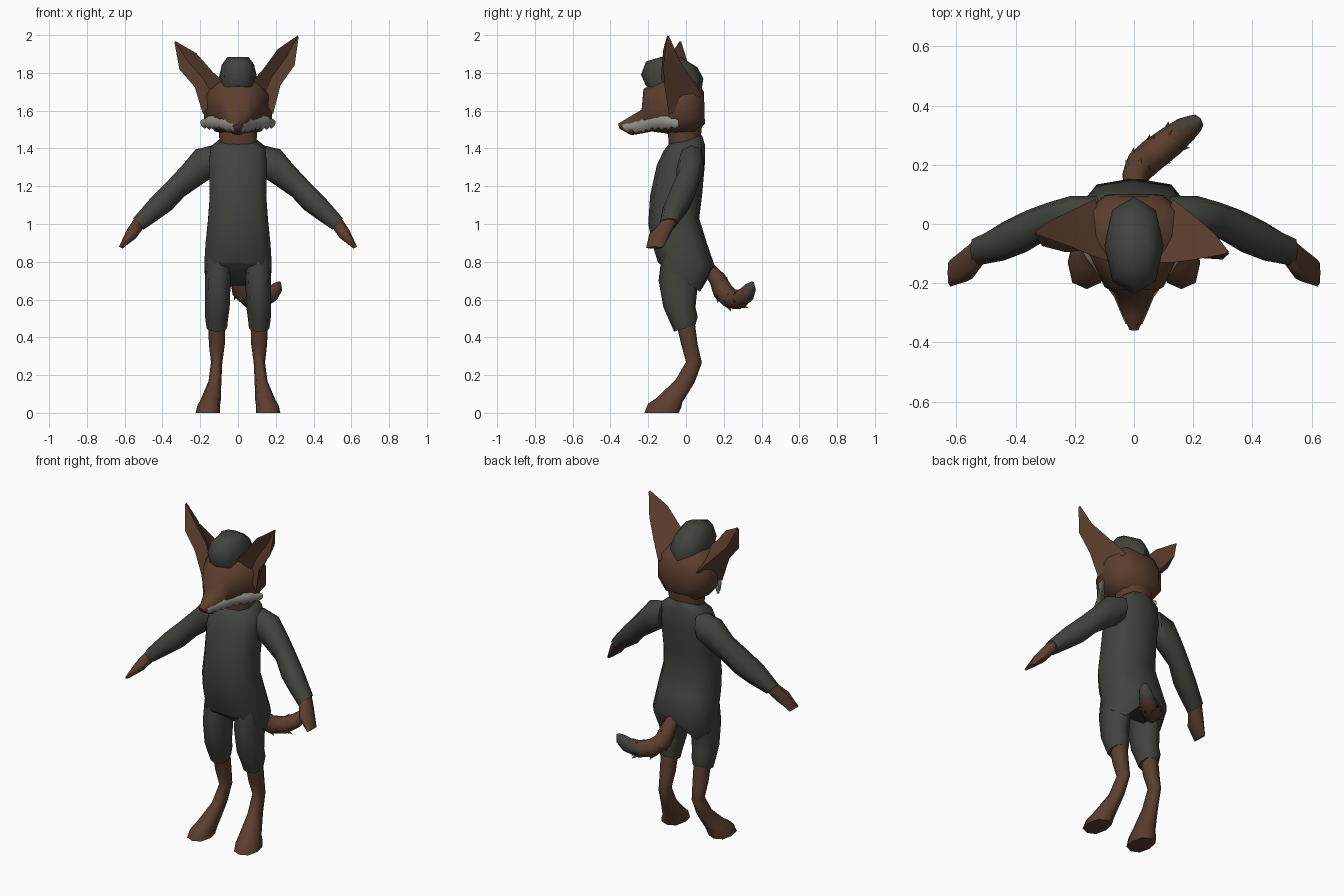
import bpy, bmesh, math, random
from mathutils import Vector as V

random.seed(4)


def material(name, rgb):
    m = bpy.data.materials.new(name)
    m.diffuse_color = (*rgb, 1)
    return m


FUR = material("red brown fur", (0.106, 0.049, 0.028))
CLOTH = material("dark grey cloth", (0.054, 0.057, 0.048))
PALE = material("pale cheek fur", (0.30, 0.285, 0.255))
TIP = material("grey tail tip", (0.060, 0.052, 0.044))


def ring(a, b, w, n=10, p=0.8):
    """Closed section through opposite points a and b with half width vector w."""
    a, b, w = V(a), V(b), V(w)
    f = lambda c: math.copysign(abs(c) ** p, c) if abs(c) > 1e-6 else 0
    return [(a + b) / 2 + (a - b) / 2 * f(math.cos(t)) + w * f(math.sin(t))
            for t in (2 * math.pi * i / n for i in range(n))]


def loft(name, rings, mat, angle=60):
    bm = bmesh.new()
    rows = [[bm.verts.new(p) for p in r] for r in rings]
    n = len(rows[0])
    for r, s in zip(rows, rows[1:]):
        for i in range(n):
            bm.faces.new((r[i], r[(i + 1) % n], s[(i + 1) % n], s[i]))
    bm.faces.new(rows[0])
    bm.faces.new(rows[-1])
    return finish(name, bm, mat, angle)


def finish(name, bm, mat, angle=60):
    bmesh.ops.recalc_face_normals(bm, faces=bm.faces)
    me = bpy.data.meshes.new(name)
    bm.to_mesh(me)
    bm.free()
    me.materials.append(mat)
    me.shade_smooth()
    me.set_sharp_from_angle(angle=math.radians(angle))
    ob = bpy.data.objects.new(name, me)
    bpy.context.collection.objects.link(ob)
    return ob


def upright(name, rows, mat, n=10, p=0.8, s=1):
    """Rows: centre x, half width, front y, front z, back y, back z."""
    return loft(name, [ring((s * x, yf, zf), (s * x, yb, zb), (w, 0, 0), n, p)
                       for x, w, yf, zf, yb, zb in rows], mat)


# Coat: drooping back hem with a notch for the tail
coat = [ring((0, yf, zf), (0, yb, zb), (w, 0, 0), 10, .72) for w, yf, zf, yb, zb in (
    (.09, -.085, 1.43, .085, 1.47), (.15, -.12, 1.385, .10, 1.42),
    (.16, -.155, 1.31, .10, 1.32), (.155, -.19, 1.15, .085, 1.15),
    (.165, -.20, 1.0, .07, 1.03), (.178, -.18, .90, .11, .90),
    (.185, -.15, .80, .155, .77), (.178, -.14, .79, .09, .63))]
coat[-1][5] = V((0, .14, .765))
loft("coat", coat, CLOTH)

# Neck, wedge shaped head and snout
upright("neck", [(0, .10, -.09, 1.40, .075, 1.42), (0, .11, -.10, 1.54, .09, 1.58)], FUR)
upright("head", [
    (0, .10, .095, 1.70, .10, 1.53), (0, .165, .045, 1.77, .045, 1.47),
    (0, .188, -.04, 1.78, -.05, 1.465), (0, .15, -.12, 1.775, -.11, 1.48),
    (0, .105, -.225, 1.715, -.18, 1.49), (0, .07, -.235, 1.605, -.23, 1.48),
    (0, .042, -.31, 1.56, -.29, 1.47), (0, .016, -.36, 1.53, -.352, 1.505)], FUR)

# Cap sitting between the ears
upright("cap", [
    (0, .097, -.212, 1.73, .08, 1.69), (0, .10, -.238, 1.79, .092, 1.77),
    (0, .085, -.212, 1.86, .06, 1.83), (0, .055, -.13, 1.885, -.03, 1.885)], CLOTH, 8, 0.9)

CHEEK = [((.018, -.34, 1.53), (.018, -.33, 1.495), .012),
         ((.052, -.25, 1.552), (.047, -.24, 1.488), .018),
         ((.092, -.19, 1.565), (.087, -.18, 1.505), .02),
         ((.145, -.115, 1.572), (.14, -.11, 1.505), .022),
         ((.193, -.04, 1.55), (.188, -.04, 1.515), .008)]

for s, side in ((1, "right"), (-1, "left")):
    mx = lambda q: (s * q[0], q[1], q[2])

    # Cupped ear: inner edge, back, outer edge, dented front
    tip = V((.318, -.10, 2.0)) if s > 0 else V((.333, -.035, 1.97))
    lean = tip - V((.318, -.10, 2.0))
    ear = []
    for k, a, b, back, dent in (
            (0, (.07, -.13, 1.75), (.185, -.09, 1.58), (.13, .085, 1.68), .03),
            (.3, (.13, -.13, 1.815), (.225, -.115, 1.735), (.20, .03, 1.77), .05),
            (.7, (.21, -.12, 1.925), (.30, -.12, 1.84), (.275, -.035, 1.87), .035),
            (1, (.314, -.10, 1.997), (.321, -.10, 1.99), (.318, -.09, 1.995), .004)):
        a, b, back = V(a), V(b), V(back)
        ear.append([V(mx(q + lean * k)) for q in (a, back, b, (a + b) / 2 + V((0, dent, 0)))])
    loft(side + "_ear", ear, FUR, 30)

    # Ragged pale cheek fur
    rows = []
    for (a, b, w), (c, d, u) in zip(CHEEK, CHEEK[1:]):
        for k in range(4):
            t = k / 4
            jag = V((0, 0, -.008 if k % 2 else .003))
            rows.append(ring(mx(V(a).lerp(V(c), t) - jag * .5), mx(V(b).lerp(V(d), t) + jag),
                             (w + (u - w) * t, 0, 0), 6))
    a, b, w = CHEEK[-1]
    rows.append(ring(mx(a), mx(b), (w, 0, 0), 6))
    loft(side + "_cheek_fur", rows, PALE)

    # Sleeve and hand: top point, bottom point, half depth
    arm = lambda rows: [ring(mx(a), mx(b), (0, w, 0), 8, .85) for a, b, w in rows]
    loft(side + "_sleeve", arm([
        ((.12, .03, 1.42), (.13, .03, 1.25), .065),
        ((.225, .025, 1.395), (.205, .02, 1.20), .072),
        ((.30, .015, 1.305), (.285, .005, 1.145), .062),
        ((.38, -.02, 1.22), (.35, -.03, 1.075), .07),
        ((.46, -.055, 1.14), (.42, -.06, 1.025), .066),
        ((.555, -.085, 1.03), (.50, -.10, .97), .047)]), CLOTH)
    loft(side + "_hand", arm([
        ((.545, -.085, 1.035), (.50, -.10, .98), .043),
        ((.588, -.13, .97), (.54, -.145, .925), .056),
        ((.63, -.165, .88), (.612, -.168, .87), .045)]), FUR)

    # Trouser leg, then lower leg with raised hock and paw
    upright(side + "_trouser_leg", [
        (.102, .072, -.13, .83, .08, .83), (.107, .068, -.145, .70, .065, .70),
        (.11, .066, -.12, .56, .05, .56), (.113, .06, -.085, .48, .062, .51),
        (.112, .054, -.063, .43, .05, .465)], CLOTH, 8, .85, s)
    upright(side + "_lower_leg", [
        (.112, .046, -.05, .47, .045, .49), (.112, .042, -.025, .36, .062, .36),
        (.113, .030, .0, .27, .084, .265), (.122, .034, -.055, .175, .045, .16),
        (.145, .054, -.155, .08, -.02, .055), (.155, .060, -.20, .05, -.025, .03),
        (.16, .064, -.22, .0, -.04, .0)], FUR, 8, .8, s)

# Curled tail: centre and radius along its path
PATH = [(0, .10, .79, .03), (.005, .165, .71, .045), (.02, .195, .645, .054),
        (.065, .235, .605, .055), (.125, .28, .60, .052), (.175, .32, .627, .044),
        (.207, .341, .665, .032), (.22, .353, .692, .008)]
pts = [V(q[:3]) for q in PATH]
flat = V((.62, -.78, 0))
rows, frames = [], []
for i, c in enumerate(pts):
    r = PATH[i][3]
    t = (pts[min(i + 1, len(pts) - 1)] - pts[max(i - 1, 0)]).normalized()
    up = t.cross(flat).normalized()
    across = up.cross(t)
    frames.append((c, t, up, across, r))
    rows.append(ring(c + up * r, c - up * r, across * r, 8, 1))
tail = loft("tail", rows, FUR)
tail.data.materials.append(TIP)
for f in tail.data.polygons:
    f.material_index = int(f.center.y > .325)

# Small fur spikes on the tail
bm = bmesh.new()
for c, t, up, across, r in frames[1:5]:
    for k in range(7):
        ang = 2 * math.pi * (k + random.random() * .6) / 7
        out = up * math.cos(ang) + across * math.sin(ang)
        tan = out.cross(t)
        base = c + out * r * .85
        q = [bm.verts.new(v) for v in (base + tan * .013, base - tan * .013,
                                       base + t * .025, base + out * .015 + t * .035)]
        for i, j, m in ((0, 1, 2), (0, 1, 3), (1, 2, 3), (2, 0, 3)):
            bm.faces.new((q[i], q[j], q[m]))
finish("tail_fur_spikes", bm, FUR)
